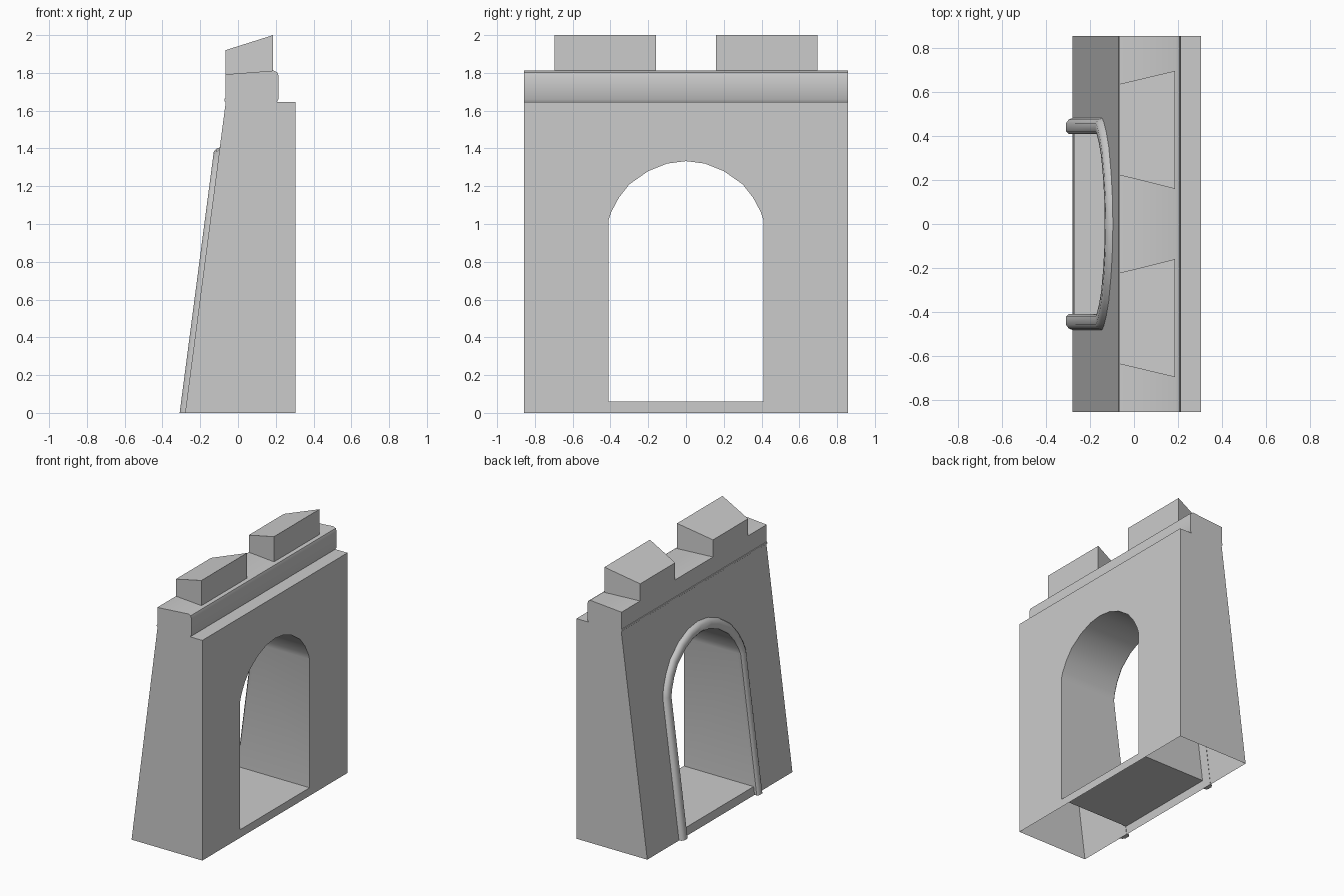
import bpy, bmesh
from mathutils import Vector

if "Cube" in bpy.data.objects:
    bpy.data.objects.remove(bpy.data.objects["Cube"])

HALF_Y, TOP, BACK = 0.857, 1.645, 0.305
# half outline of the arch opening (y, z), springing point to crown
ARCH = [(0.41, 1.02), (0.395, 1.065), (0.355, 1.14), (0.30, 1.21),
        (0.20, 1.28), (0.10, 1.32), (0.0, 1.333)]


def slope(z):
    """x of the battered wall face at height z"""
    return -0.28 + 0.215 * z / TOP


def mirror_pts(pts):
    return pts + [(-y, z) for y, z in reversed(pts[:-1])]


def finish(name, bm, angle=0.6):
    bmesh.ops.remove_doubles(bm, verts=bm.verts, dist=1e-5)
    bmesh.ops.recalc_face_normals(bm, faces=bm.faces)
    me = bpy.data.meshes.new(name)
    bm.to_mesh(me)
    bm.free()
    ob = bpy.data.objects.new(name, me)
    bpy.context.collection.objects.link(ob)
    bpy.ops.object.select_all(action='DESELECT')
    ob.select_set(True)
    bpy.context.view_layer.objects.active = ob
    bpy.ops.object.shade_smooth_by_angle(angle=angle)
    return ob


def face(bm, pts):
    return bm.faces.new([bm.verts.new(p) for p in pts])


def prism(name, loop_a, loop_b):
    bm = bmesh.new()
    face(bm, loop_a)
    face(bm, loop_b)
    n = len(loop_a)
    for i in range(n):
        j = (i + 1) % n
        face(bm, [loop_a[i], loop_a[j], loop_b[j], loop_b[i]])
    return finish(name, bm)


# Wall: hollow shell, open underneath, pierced by the arched passage
bm = bmesh.new()
half = [(0, 0), (0, 0.06), (0.41, 0.06)] + ARCH + [(0, TOP), (HALF_Y, TOP), (HALF_Y, 0)]
for s in (1, -1):
    face(bm, [(BACK, s * y, z) for y, z in half])
    face(bm, [(slope(z), s * y, z) for y, z in half])
    face(bm, [(slope(0), s * HALF_Y, 0), (BACK, s * HALF_Y, 0),
              (BACK, s * HALF_Y, TOP), (slope(TOP), s * HALF_Y, TOP)])
    face(bm, [(slope(TOP), 0, TOP), (BACK, 0, TOP),
              (BACK, s * HALF_Y, TOP), (slope(TOP), s * HALF_Y, TOP)])
    inner = [(0, 0.06), (0.41, 0.06)] + ARCH
    for (y0, z0), (y1, z1) in zip(inner, inner[1:]):
        face(bm, [(BACK, s * y0, z0), (BACK, s * y1, z1),
                  (slope(z1), s * y1, z1), (slope(z0), s * y0, z0)])
finish("gate_wall", bm)

# Arch trim: rounded moulding swept round the opening on the battered face
path = [Vector(p) for p in mirror_pts([(0.41, 0.0)] + ARCH)]
profile = [(0, -0.003), (0.0, 0.018), (0.012, 0.029), (0.05, 0.029), (0.066, 0.017), (0.074, -0.003)]
bm = bmesh.new()
rings = []
for i, p in enumerate(path):
    a = (p - path[max(i - 1, 0)]).normalized()
    b = (path[min(i + 1, len(path) - 1)] - p).normalized()
    t = (a + b).normalized()
    n = Vector((t.y, -t.x))
    rings.append([bm.verts.new((slope(p.y + n.y * o) - d, p.x + n.x * o, max(p.y + n.y * o, 0)))
                  for o, d in profile])
for r0, r1 in zip(rings, rings[1:]):
    for k in range(len(profile)):
        m = (k + 1) % len(profile)
        bm.faces.new([r0[k], r0[m], r1[m], r1[k]])
bm.faces.new(rings[0])
bm.faces.new(rings[-1])
finish("arch_trim", bm, 0.8)

# Parapet: band with sloping top and rounded inner edge
band = [(-0.067, 1.645), (0.205, 1.645), (0.214, 1.66), (0.214, 1.785),
        (0.208, 1.803), (0.19, 1.812), (-0.067, 1.792)]
prism("parapet_band", [(x, -HALF_Y, z) for x, z in band], [(x, HALF_Y, z) for x, z in band])

# Bead along the foot of the parapet
bead = [(-0.062, 1.645), (-0.071, 1.649), (-0.073, 1.656), (-0.071, 1.663), (-0.062, 1.667)]
prism("parapet_bead", [(x, -HALF_Y, z) for x, z in bead], [(x, HALF_Y, z) for x, z in bead])

# Merlons: wedge-topped blocks, wider on the inner side
plan = [(-0.067, 0.223), (0.186, 0.16), (0.186, 0.697), (-0.067, 0.637)]
for side, s in (("left", 1), ("right", -1)):
    prism("merlon_" + side,
          [(x, s * y, 1.785) for x, y in plan],
          [(x, s * y, 2.0 if x > 0 else 1.92) for x, y in plan])
